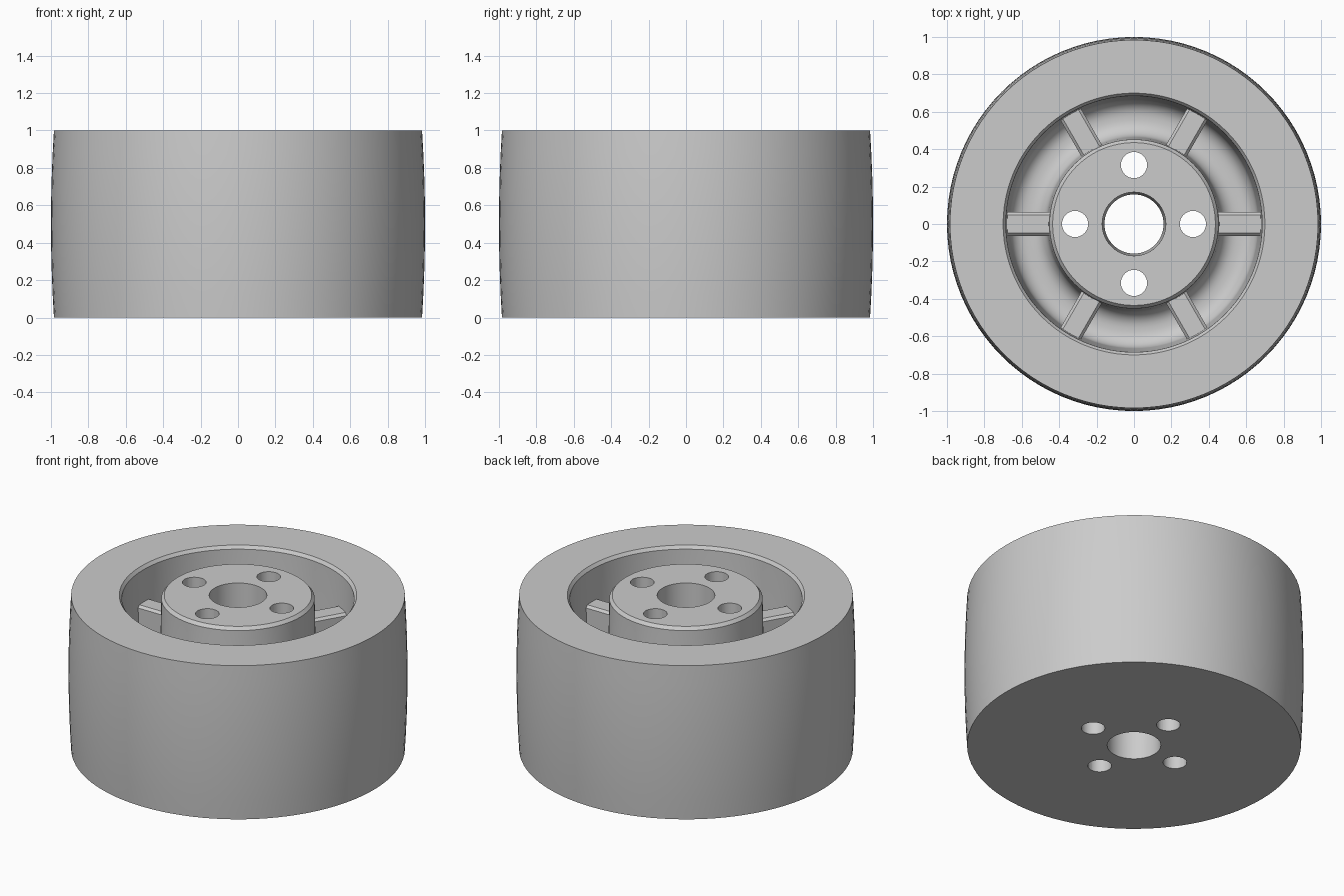
import bpy, bmesh
from math import cos, sin, pi, radians
from mathutils import Matrix

if "Cube" in bpy.data.objects:
    bpy.data.objects.remove(bpy.data.objects["Cube"])

SEGMENTS = 96


def add_object(name, bm):
    mesh = bpy.data.meshes.new(name)
    bmesh.ops.recalc_face_normals(bm, faces=bm.faces)
    bm.to_mesh(mesh)
    bm.free()
    obj = bpy.data.objects.new(name, mesh)
    bpy.context.collection.objects.link(obj)
    return obj


def smooth(obj, angle=30):
    bpy.ops.object.select_all(action='DESELECT')
    obj.select_set(True)
    bpy.context.view_layer.objects.active = obj
    bpy.ops.object.shade_smooth_by_angle(angle=radians(angle))


def lathe(name, profile):
    bm = bmesh.new()
    verts = [bm.verts.new((r, 0, z)) for r, z in profile]
    edges = [bm.edges.new((v, verts[(i + 1) % len(verts)])) for i, v in enumerate(verts)]
    bmesh.ops.spin(bm, geom=verts + edges, cent=(0, 0, 0), axis=(0, 0, 1),
                   angle=2 * pi, steps=SEGMENTS, use_duplicate=False)
    bmesh.ops.remove_doubles(bm, verts=bm.verts, dist=1e-4)
    return add_object(name, bm)


def arc(cx, cz, radius, start, end, n=7):
    angles = [radians(start + (end - start) * i / n) for i in range(n + 1)]
    return [(cx + radius * cos(a), cz + radius * sin(a)) for a in angles]


# Wheel body: crowned tread, rounded annular recess, hub with tapered bore
FLOOR, FILLET = 0.25, 0.09
crown = [(1.0 - 0.016 * (2 * z - 1) ** 2, z) for z in [i / 8 for i in range(9)]]
recess = [(0.70, 1.0), (0.685, 0.98)]
recess += arc(0.665 - FILLET, FLOOR + FILLET, FILLET, 0, -90)
recess += arc(0.465 + FILLET, FLOOR + FILLET, FILLET, -90, -180)
hub = [(0.452, 0.98), (0.435, 1.0), (0.17, 1.0), (0.158, 0.0)]
wheel = lathe("wheel_body", crown + recess + hub)

# Four bolt holes through the hub
bm = bmesh.new()
for i in range(4):
    a = i * pi / 2
    bmesh.ops.create_cone(bm, cap_ends=True, segments=32, radius1=0.07, radius2=0.07, depth=1.4,
                          matrix=Matrix.Translation((0.315 * cos(a), 0.315 * sin(a), 0.5)))
cutter = add_object("bolt_hole_cutter", bm)
cutter.hide_render = True
mod = wheel.modifiers.new("bolt_holes", 'BOOLEAN')
mod.operation = 'DIFFERENCE'
mod.solver = 'EXACT'
mod.object = cutter
bpy.context.view_layer.objects.active = wheel
bpy.ops.object.modifier_apply(modifier=mod.name)
bpy.data.objects.remove(cutter)
smooth(wheel)

# Six chamfered ribs joining hub and rim
RIB_TOP, HALF = 0.775, 0.063
section = [(-HALF, FLOOR - 0.02), (HALF, FLOOR - 0.02), (HALF, RIB_TOP - 0.015),
           (HALF - 0.015, RIB_TOP), (-HALF + 0.015, RIB_TOP), (-HALF, RIB_TOP - 0.015)]
for i in range(6):
    bm = bmesh.new()
    inner = [bm.verts.new((0.44, y, z)) for y, z in section]
    outer = [bm.verts.new((0.685, y, z)) for y, z in section]
    bm.faces.new(inner)
    bm.faces.new(outer)
    for j in range(6):
        k = (j + 1) % 6
        bm.faces.new((inner[j], inner[k], outer[k], outer[j]))
    bm.transform(Matrix.Rotation(i * pi / 3, 4, 'Z'))
    add_object(f"rib_{i + 1}", bm)
